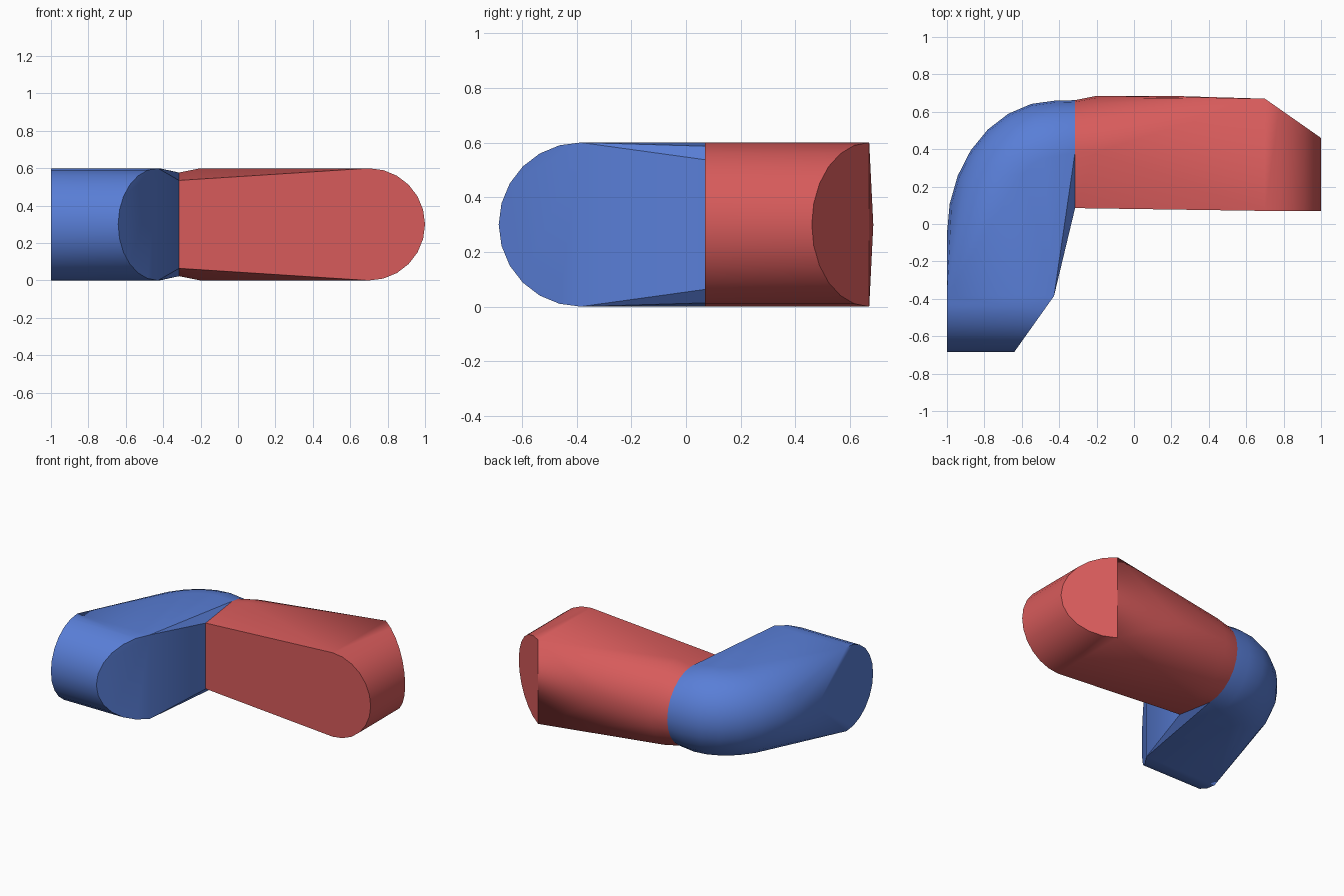
import bpy
import bmesh
from math import sin, cos, pi, radians
from mathutils import Vector

cube = bpy.data.objects.get("Cube")
if cube:
    bpy.data.objects.remove(cube, do_unlink=True)

R = 0.3      # half height of the bar
MID = 0.3    # height of the centre line
STEPS = 12   # segments in each rounded half


def material(name, rgb):
    mat = bpy.data.materials.new(name)
    mat.use_nodes = True
    mat.diffuse_color = (*rgb, 1)
    mat.node_tree.nodes["Principled BSDF"].inputs["Base Color"].default_value = (*rgb, 1)
    return mat


def half_round(centre, outward, radius=R, depth=None):
    """Upright half ellipse bulging from centre along the outward direction."""
    depth = depth or radius
    points = []
    for i in range(STEPS + 1):
        a = -pi / 2 + pi * i / STEPS
        p = Vector(centre) + Vector(outward) * depth * cos(a)
        points.append(Vector((p.x, p.y, MID + radius * sin(a))))
    return points


def joint_section():
    """Shared cut face where the two halves meet."""
    corners = [Vector((-0.315, 0.085, MID + s * 0.235)) for s in (-1, 1)]
    return corners + half_round((-0.315, 0.385), (0, 1), 0.277)


def hull(name, points, mat):
    bm = bmesh.new()
    for p in points:
        bm.verts.new(p)
    bmesh.ops.remove_doubles(bm, verts=bm.verts, dist=0.001)
    result = bmesh.ops.convex_hull(bm, input=bm.verts)
    loose = {g for g in result["geom_interior"] + result["geom_unused"]
             if isinstance(g, bmesh.types.BMVert)}
    bmesh.ops.delete(bm, geom=list(loose), context="VERTS")
    bmesh.ops.dissolve_limit(bm, angle_limit=radians(1), verts=bm.verts, edges=bm.edges)
    bmesh.ops.recalc_face_normals(bm, faces=bm.faces)
    mesh = bpy.data.meshes.new(name)
    bm.to_mesh(mesh)
    bm.free()
    mesh.materials.append(mat)
    obj = bpy.data.objects.new(name, mesh)
    bpy.context.collection.objects.link(obj)
    bpy.ops.object.select_all(action="DESELECT")
    obj.select_set(True)
    bpy.context.view_layer.objects.active = obj
    bpy.ops.object.shade_smooth_by_angle(angle=radians(32))


red = material("soft_red", (0.68, 0.105, 0.105))
blue = material("soft_blue", (0.1, 0.21, 0.68))

# Straight arm: round back near the joint, upright round end with a slanted cut
arm = joint_section()
for x in (-0.2, 0.2):
    arm += half_round((x, 0.385), (0, 1))
for p in half_round((0.7, 0.07), (1, 0)):
    arm += [p, Vector((p.x, 0.46 + (1 - p.x) * 0.7, p.z))]
hull("straight_arm", arm, red)

# Curved arm: round outer bend, round front end with a slanted cut
bend = joint_section()
for i in range(8):
    t = pi / 2 * i / 7
    n = Vector((-cos(t), sin(t)))
    outer = Vector((-0.42 - 0.58 * cos(t), -0.05 + 0.71 * sin(t)))
    bend += half_round(outer - n * R, n)
for p in half_round((-1, -0.385), (0, -1)):
    bend += [p, Vector((-0.63 + (p.y + 0.67) * 0.71, p.y, p.z))]
hull("curved_arm", bend, blue)
